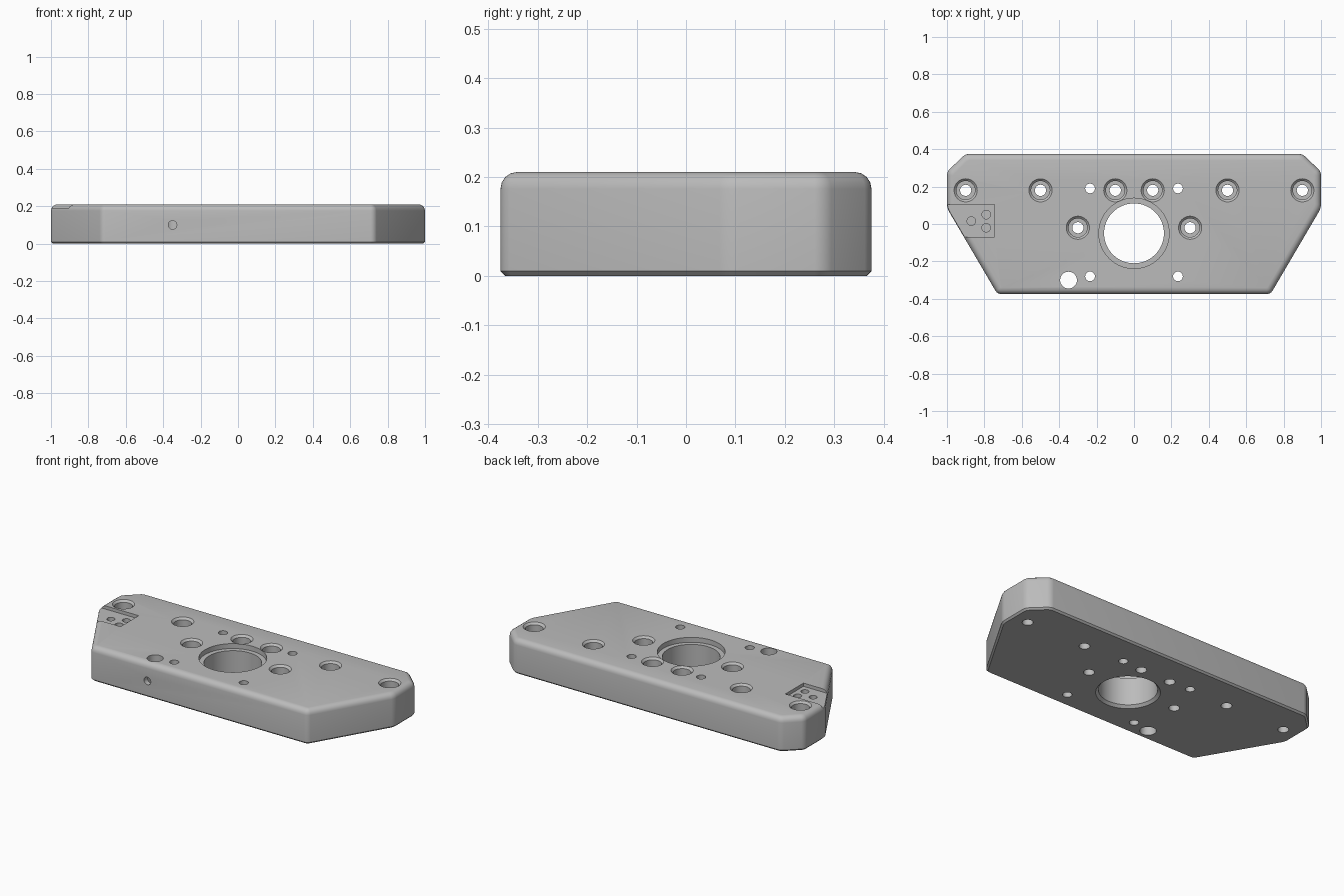
import bpy, bmesh, math
from mathutils import Matrix

if "Cube" in bpy.data.objects:
    bpy.data.objects.remove(bpy.data.objects["Cube"])

TOP = 0.21

steel = bpy.data.materials.new("machined grey")
steel.use_nodes = True
steel.diffuse_color = (0.5, 0.5, 0.5, 1)
steel.node_tree.nodes["Principled BSDF"].inputs["Base Color"].default_value = (0.5, 0.5, 0.5, 1)


def make_object(name, bm):
    bmesh.ops.recalc_face_normals(bm, faces=bm.faces)
    mesh = bpy.data.meshes.new(name)
    bm.to_mesh(mesh)
    bm.free()
    mesh.materials.append(steel)
    obj = bpy.data.objects.new(name, mesh)
    bpy.context.collection.objects.link(obj)
    return obj


def prism(bm, outline, z0, z1):
    base = bm.faces.new([bm.verts.new((x, y, z0)) for x, y in outline])
    up = bmesh.ops.extrude_face_region(bm, geom=[base])["geom"]
    bmesh.ops.translate(bm, vec=(0, 0, z1 - z0),
                        verts=[v for v in up if isinstance(v, bmesh.types.BMVert)])


def bevel(bm, edges, offset, segments):
    bmesh.ops.bevel(bm, geom=edges, offset=offset, segments=segments,
                    profile=0.5, affect='EDGES', clamp_overlap=True)


def rim(bm, z):
    return [e for e in bm.edges if all(abs(v.co.z - z) < 1e-5 for v in e.verts)]


# Plate body with rounded corners, softened top rim and small bottom chamfer
half = [(0.73, -0.375), (1, 0.085), (1, 0.28), (0.9, 0.375)]
bm = bmesh.new()
prism(bm, half + [(-x, y) for x, y in reversed(half)], 0, TOP)
bmesh.ops.recalc_face_normals(bm, faces=bm.faces)
upright = [e for e in bm.edges if abs(e.verts[0].co.z - e.verts[1].co.z) > 0.1]
bevel(bm, upright, 0.02, 4)
bevel(bm, rim(bm, TOP), 0.034, 4)
bevel(bm, rim(bm, 0), 0.01, 1)
plate = make_object("mounting_plate", bm)


def cut(bm):
    """Subtract the shape from the plate."""
    cutter = make_object("cutter", bm)
    cutter.hide_render = True
    mod = plate.modifiers.new("cut", 'BOOLEAN')
    mod.operation = 'DIFFERENCE'
    mod.solver = 'EXACT'
    mod.object = cutter
    bpy.context.view_layer.objects.active = plate
    bpy.ops.object.modifier_apply(modifier=mod.name)
    bpy.data.objects.remove(cutter)


def bore(x, y, profile, sides=32, matrix=Matrix()):
    """Cut a turned hole whose profile lists (radius, height) upwards."""
    bm = bmesh.new()
    rings = [[bm.verts.new((r * math.cos(a), r * math.sin(a), z))
              for a in (2 * math.pi * i / sides for i in range(sides))]
             for r, z in profile]
    for low, high in zip(rings, rings[1:]):
        for i in range(sides):
            j = (i + 1) % sides
            bm.faces.new((low[i], low[j], high[j], high[i]))
    bm.faces.new(rings[0])
    bm.faces.new(rings[-1])
    bmesh.ops.transform(bm, matrix=Matrix.Translation((x, y, 0)) @ matrix, verts=bm.verts)
    cut(bm)


# Sensor pocket open to the slanted side, with three blind holes
bm = bmesh.new()
prism(bm, [(-1.1, -0.07), (-0.745, -0.07), (-0.745, 0.105), (-1.1, 0.105)], TOP - 0.02, 0.3)
cut(bm)
for x, y in [(-0.87, 0.015), (-0.79, 0.05), (-0.79, -0.02)]:
    bore(x, y, [(0.023, 0.11), (0.023, 0.25)], 24)

# Central bore with a shallow seat and chamfered bottom
bore(0, -0.05, [(0.185, -0.01), (0.16, 0.015), (0.16, TOP - 0.03),
                (0.188, TOP - 0.03), (0.188, 0.25)], 64)

# Counterbored screw holes
for x, y in [(0.9, 0.18), (0.5, 0.18), (0.1, 0.18), (0.3, -0.02)]:
    for side in (1, -1):
        bore(side * x, y, [(0.03, -0.05), (0.03, 0.09), (0.05, 0.09),
                           (0.05, TOP - 0.012), (0.062, TOP), (0.062, 0.25)])

# Dowel holes
for y in (0.19, -0.28):
    for side in (1, -1):
        bore(side * 0.235, y, [(0.026, -0.05), (0.026, 0.25)], 24)

# Clamp hole and the cross hole that meets it from the front
bore(-0.35, -0.3, [(0.045, -0.05), (0.045, 0.25)])
turn = Matrix.Translation((0, 0, 0.1)) @ Matrix.Rotation(math.pi / 2, 4, 'X')
bore(-0.35, -0.3, [(0.023, 0), (0.023, 0.2)], 24, turn)

# Smooth shading with sharp machined edges
bpy.ops.object.select_all(action='DESELECT')
plate.select_set(True)
bpy.context.view_layer.objects.active = plate
bpy.ops.object.shade_smooth_by_angle(angle=math.radians(30))
